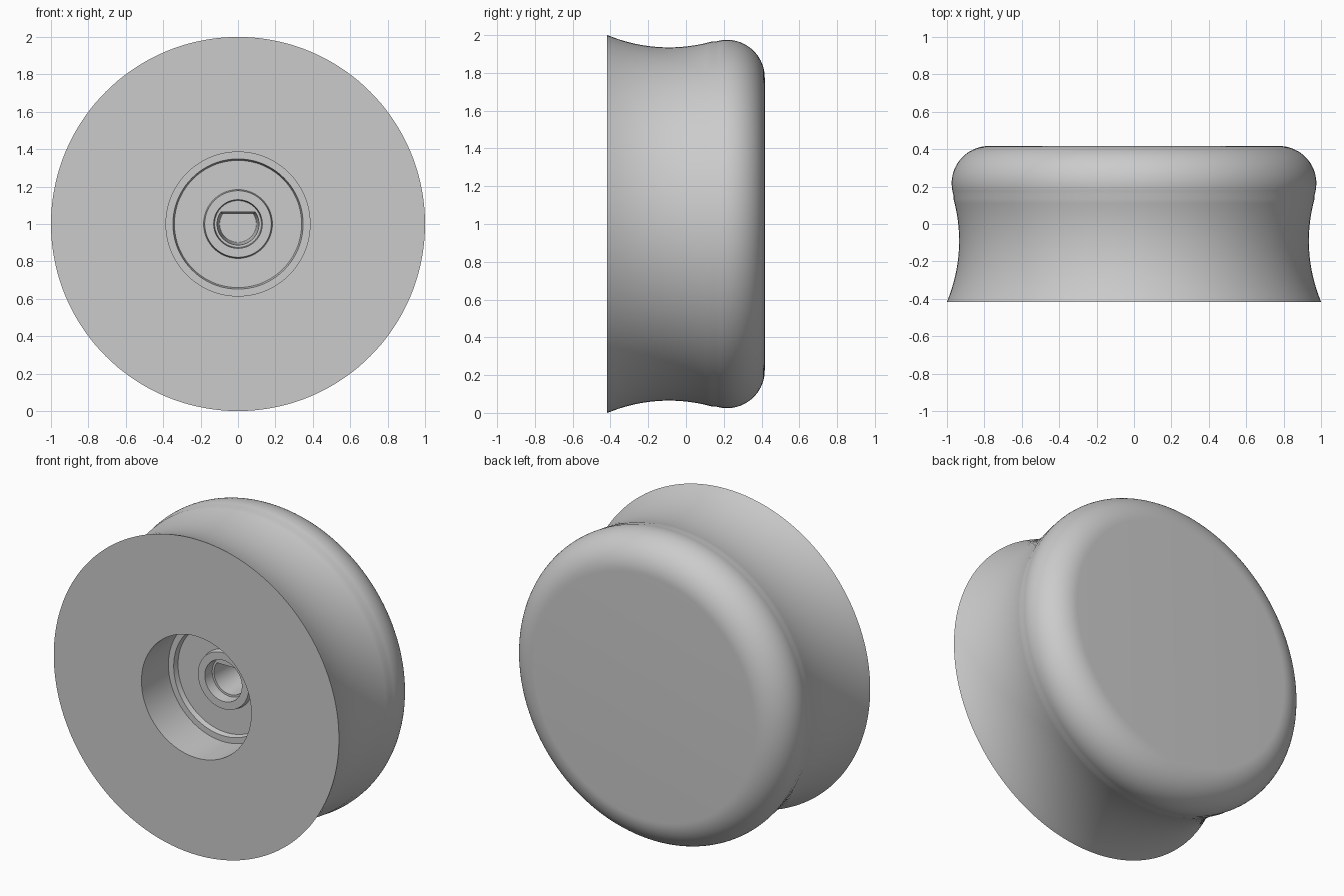
import bpy
import bmesh
from math import sin, cos, pi, radians

cube = bpy.data.objects.get("Cube")
if cube:
    bpy.data.objects.remove(cube, do_unlink=True)

SEGMENTS = 144
FRONT, BACK = -0.417, 0.417
ROUND = 0.2


def arc(centre_r, centre_y, radius, start, end, steps):
    """Profile points (radius, y, flat height) along an arc, angles in degrees."""
    points = []
    for i in range(steps + 1):
        a = radians(start + (end - start) * i / steps)
        points.append((centre_r + radius * cos(a), centre_y + radius * sin(a), None))
    return points


def lathe(name, profile, material):
    """Spin the profile about the y axis; a flat height cuts a ring into a D."""
    bm = bmesh.new()
    rings = []
    for r, y, flat in profile:
        ring = []
        for i in range(SEGMENTS):
            a = 2 * pi * i / SEGMENTS
            z = r * cos(a)
            if flat is not None:
                z = min(z, flat)
            ring.append(bm.verts.new((r * sin(a), y, z + 1)))
        rings.append(ring)
    for a, b in zip(rings, rings[1:]):
        for i in range(SEGMENTS):
            j = (i + 1) % SEGMENTS
            bm.faces.new((a[i], a[j], b[j], b[i]))
    bm.faces.new(rings[0])
    bm.faces.new(rings[-1])
    bmesh.ops.recalc_face_normals(bm, faces=bm.faces[:])
    mesh = bpy.data.meshes.new(name)
    bm.to_mesh(mesh)
    bm.free()
    mesh.materials.append(material)
    obj = bpy.data.objects.new(name, mesh)
    bpy.context.collection.objects.link(obj)
    bpy.ops.object.select_all(action="DESELECT")
    obj.select_set(True)
    bpy.context.view_layer.objects.active = obj
    bpy.ops.object.shade_smooth_by_angle(angle=radians(30))
    return obj


grey = bpy.data.materials.new("light grey")
colour = (0.6, 0.6, 0.6, 1)
grey.diffuse_color = colour
grey.use_nodes = True
grey.node_tree.nodes["Principled BSDF"].inputs["Base Color"].default_value = colour

# Rounded back rim, then the hollow waist flaring out to the front face
rim = arc(0.775, BACK - ROUND, ROUND, 90, -17, 20)
waist = arc(1.78, -0.09, 0.845, 163, 202.7, 24)[1:]
waist[-1] = (1.0, FRONT, None)

# Stepped front recess with a raised hub ring
recess = [
    (0.385, FRONT, None),
    (0.385, -0.147, None),
    (0.348, -0.147, None),
    (0.340, -0.115, None),
    (0.184, -0.115, None),
    (0.178, -0.147, None),
]

# Round counterbore leading into a blind D-shaped shaft hole
bore = [
    (0.130, -0.147, None),
    (0.125, -0.08, None),
    (0.112, -0.08, 0.065),
    (0.098, 0.20, 0.053),
]

lathe("knob", rim + waist + recess + bore, grey)
